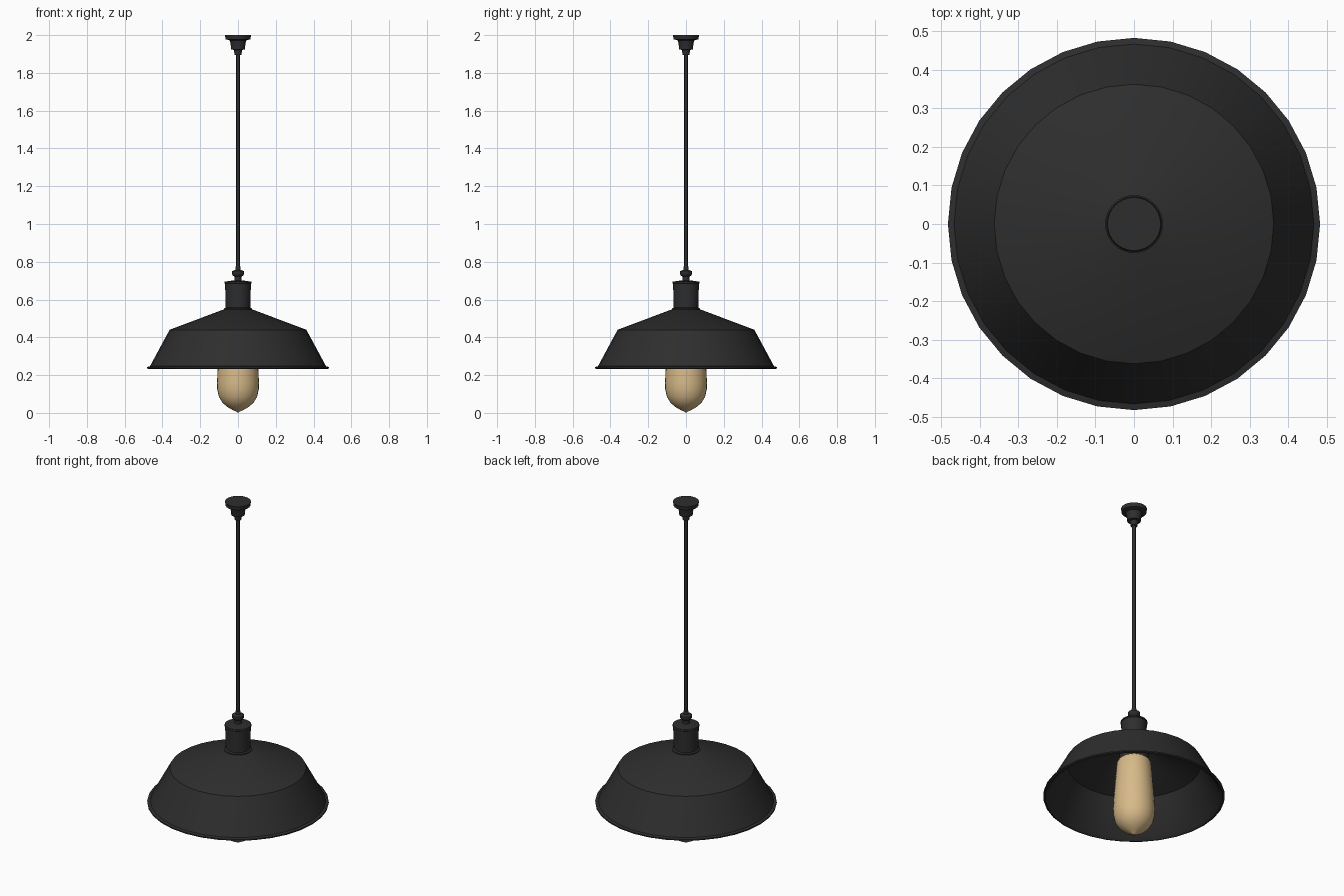
import bpy
import math

default = bpy.data.objects.get("Cube")
if default:
    bpy.data.objects.remove(default, do_unlink=True)


def material(name, colour):
    mat = bpy.data.materials.new(name)
    mat.use_nodes = True
    mat.diffuse_color = colour
    mat.node_tree.nodes["Principled BSDF"].inputs["Base Color"].default_value = colour
    return mat


black = material("matte black", (0.027, 0.027, 0.027, 1))
amber = material("amber glass", (0.68, 0.49, 0.25, 1))


def lathe(name, profile, mat, sides=32, angle=35, closed=False):
    """Turn a (radius, height) profile, listed bottom to top, around the z axis."""
    verts, rings, faces = [], [], []
    for radius, z in profile:
        if radius == 0:
            rings.append([len(verts)] * sides)
            verts.append((0, 0, z))
        else:
            rings.append([len(verts) + i for i in range(sides)])
            for i in range(sides):
                a = math.tau * i / sides
                verts.append((radius * math.cos(a), radius * math.sin(a), z))
    pairs = list(zip(rings, rings[1:]))
    if closed:
        pairs.append((rings[-1], rings[0]))
    for low, high in pairs:
        for i in range(sides):
            j = (i + 1) % sides
            corners = (low[i], low[j], high[j], high[i])
            faces.append(list(dict.fromkeys(corners)))
    mesh = bpy.data.meshes.new(name)
    mesh.from_pydata(verts, [], faces)
    mesh.materials.append(mat)
    obj = bpy.data.objects.new(name, mesh)
    bpy.context.collection.objects.link(obj)
    bpy.ops.object.select_all(action="DESELECT")
    obj.select_set(True)
    bpy.context.view_layer.objects.active = obj
    bpy.ops.object.shade_smooth_by_angle(angle=math.radians(angle))
    return obj


# Thin spun shade: outside from the rolled rim up, then back down the inside
lathe("shade", [
    (0.472, 0.232), (0.482, 0.236), (0.482, 0.243), (0.466, 0.247),
    (0.362, 0.440), (0.075, 0.548), (0.060, 0.548),
    (0.070, 0.540), (0.355, 0.433), (0.457, 0.243),
], black, closed=True)

# Lamp holder cup above the shade
lathe("holder_cup", [
    (0, 0.535), (0.075, 0.535), (0.075, 0.553), (0.065, 0.557),
    (0.067, 0.640), (0.069, 0.684), (0.072, 0.687), (0.070, 0.695),
    (0.020, 0.702), (0, 0.702),
], black)

# Holder socket inside the shade
lathe("inner_socket", [
    (0, 0.440), (0.078, 0.440), (0.078, 0.545), (0, 0.545),
], black)

# Cord grip
lathe("cord_grip", [
    (0, 0.695), (0.018, 0.695), (0.018, 0.722), (0.027, 0.727),
    (0.033, 0.738), (0.032, 0.750), (0.014, 0.757), (0.012, 0.775), (0, 0.775),
], black, sides=20)

# Hanging cord
lathe("cord", [(0, 0.77), (0.0095, 0.77), (0.0095, 1.91), (0, 1.91)], black, sides=12)

# Ceiling rose
lathe("ceiling_rose", [
    (0, 1.895), (0.018, 1.895), (0.022, 1.922), (0.036, 1.924),
    (0.040, 1.958), (0.044, 1.972), (0.066, 1.978), (0.069, 2.0), (0, 2.0),
], black)

# Bulb with a drawn-out tip
lathe("bulb", [
    (0, 0.0), (0.010, 0.007), (0.030, 0.016), (0.058, 0.032), (0.083, 0.055),
    (0.101, 0.085), (0.110, 0.125), (0.111, 0.160), (0.108, 0.225),
    (0.100, 0.330), (0.092, 0.435), (0.085, 0.450), (0, 0.450),
], amber, angle=50)
